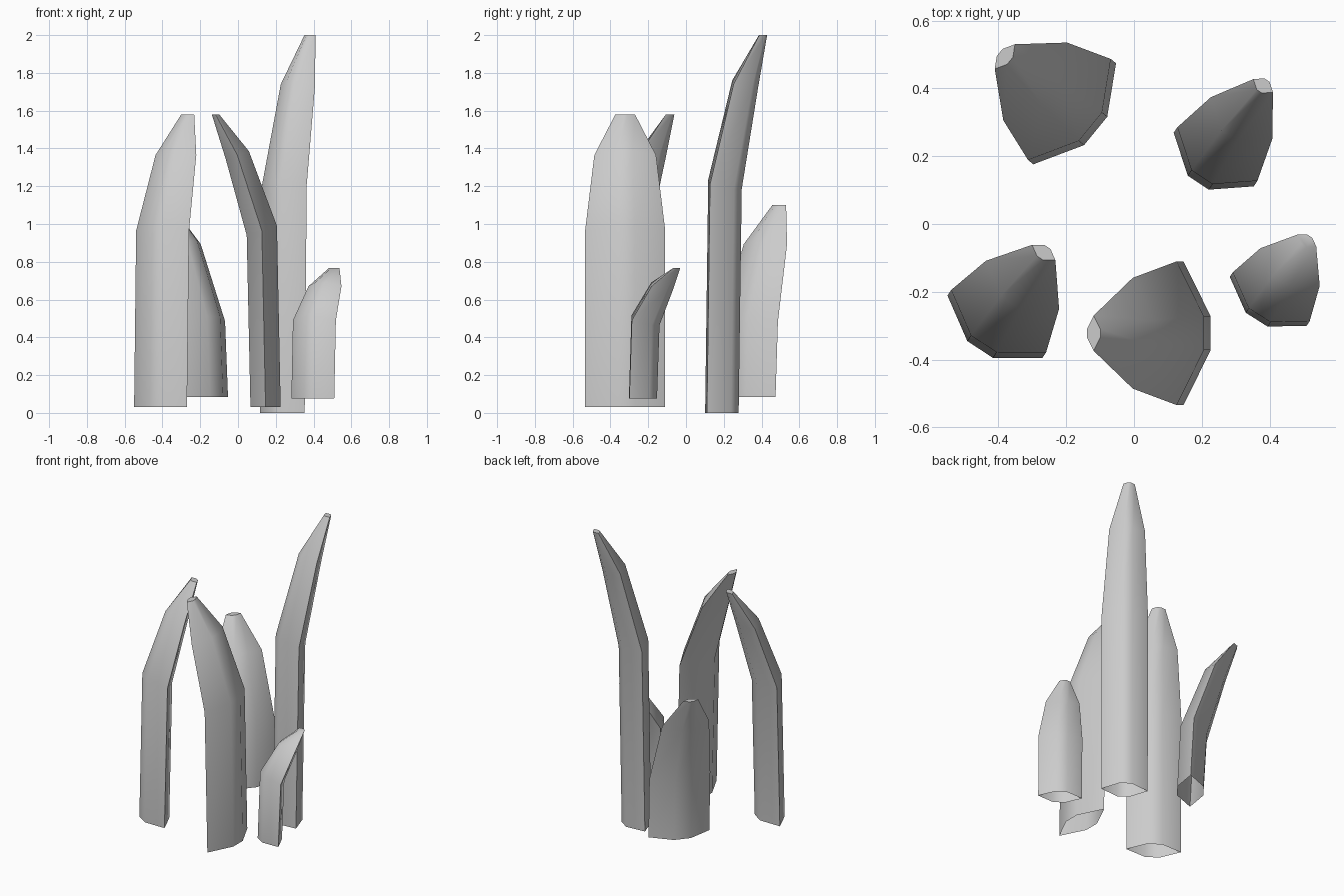
import bpy, bmesh, math

if "Cube" in bpy.data.objects:
    bpy.data.objects.remove(bpy.data.objects["Cube"])

SCALE = (1.0, 1.0, 0.77, 0.245)   # ring size: base, first bend, second bend, tip
TILT = (0.0, 0.025, 0.02, 0.0)    # outer side of each ring sits a little higher


def blade(name, centre, half, thick, flat, lean, heights):
    """Curved six-sided blade. half = vector from centre to one narrow edge."""
    width = math.hypot(*half)
    u = (half[0] / width, half[1] / width)
    n = (-u[1], u[0])                                  # direction of the bend
    profile = [(width, 0), (flat, thick), (-flat, thick),
               (-width, 0), (-flat, -thick), (flat, -thick)]
    bm = bmesh.new()
    rings = []
    for s, tilt, shift, z in zip(SCALE, TILT, (0, 0.075, 0.565, 1), heights):
        ring = []
        for a, b in profile:
            a, side = a * s, b / thick
            d = b * s + shift * lean
            ring.append(bm.verts.new((centre[0] + u[0] * a + n[0] * d,
                                      centre[1] + u[1] * a + n[1] * d,
                                      z - tilt * side)))
        rings.append(ring)
    for lo, hi in zip(rings, rings[1:]):
        for i in range(6):
            j = (i + 1) % 6
            bm.faces.new((lo[i], lo[j], hi[j], hi[i]))
    bm.faces.new(rings[-1])                            # flat tip, open base
    mesh = bpy.data.meshes.new(name)
    bm.to_mesh(mesh)
    bm.free()
    ob = bpy.data.objects.new(name, mesh)
    bpy.context.collection.objects.link(ob)
    bpy.ops.object.select_all(action='DESELECT')
    ob.select_set(True)
    bpy.context.view_layer.objects.active = ob
    bpy.ops.object.shade_smooth_by_angle(angle=math.radians(45))


# Cluster of five blades
blade("front_left_blade", (-0.41, -0.303), (0.14, -0.092), 0.08, 0.045, 0.262,
      (0.03, 0.965, 1.365, 1.58))
blade("front_middle_blade", (0.146, -0.322), (0, 0.212), 0.08, 0.05, 0.265,
      (0.03, 0.965, 1.365, 1.58))
blade("tall_back_right_blade", (0.235, 0.19), (0.118, -0.079), 0.082, 0.037, 0.262,
      (0.0, 1.21, 1.74, 2.0))
blade("small_right_blade", (0.396, -0.228), (0.1135, -0.072), 0.064, 0.038, 0.212,
      (0.075, 0.49, 0.67, 0.767))
blade("back_left_blade", (-0.175, 0.325), (0.122, 0.149), 0.08, 0.054, 0.266,
      (0.085, 0.485, 0.893, 1.1))
